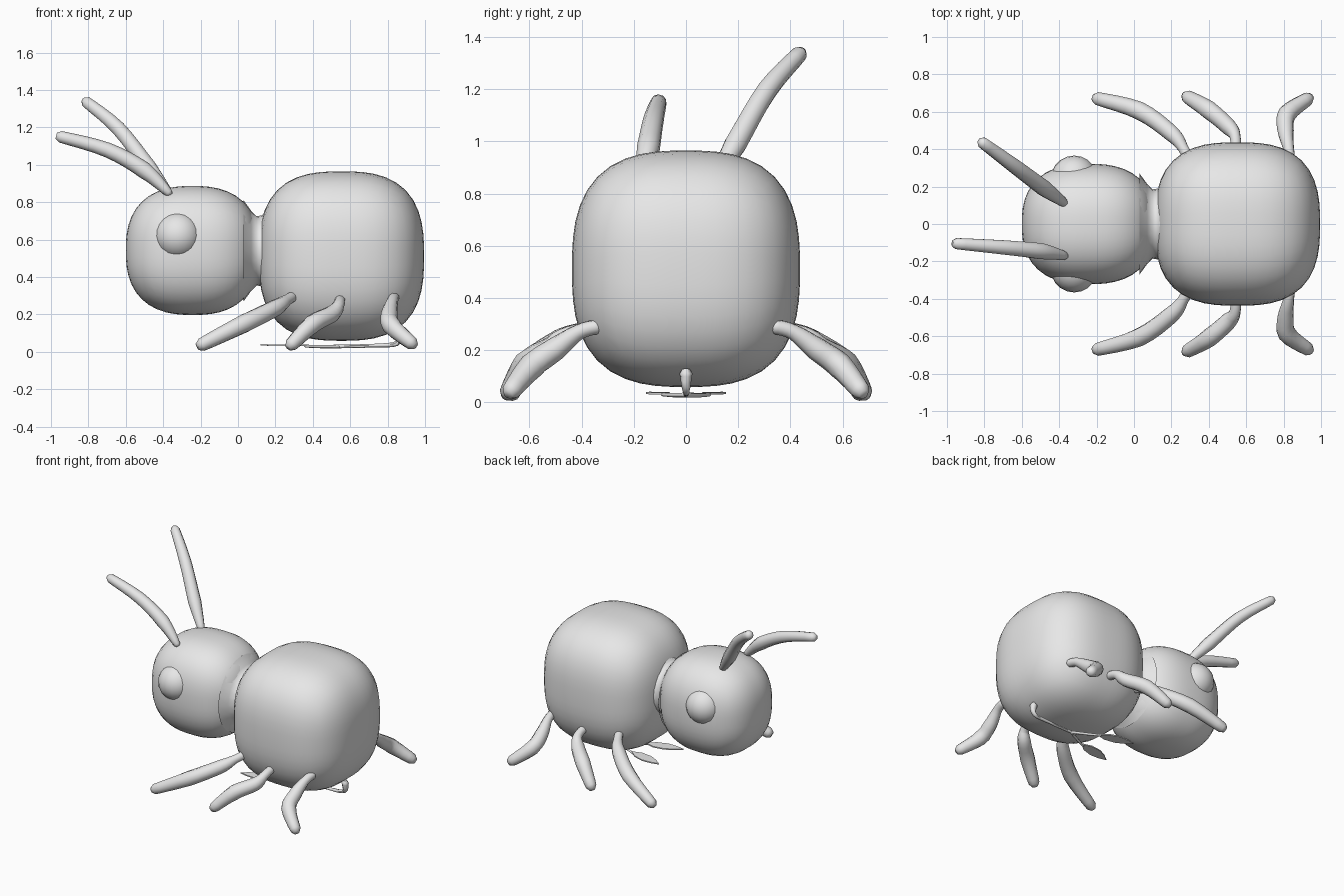
import bpy, bmesh, math
from mathutils import Vector

if "Cube" in bpy.data.objects:
    bpy.data.objects.remove(bpy.data.objects["Cube"])

grey = bpy.data.materials.new("light grey")
grey.diffuse_color = (0.8, 0.8, 0.8, 1)
grey.use_nodes = True
grey.node_tree.nodes["Principled BSDF"].inputs["Base Color"].default_value = grey.diffuse_color


def finish(name, bm, angle=60):
    bmesh.ops.recalc_face_normals(bm, faces=bm.faces)
    me = bpy.data.meshes.new(name)
    bm.to_mesh(me)
    bm.free()
    ob = bpy.data.objects.new(name, me)
    bpy.context.collection.objects.link(ob)
    me.materials.append(grey)
    bpy.ops.object.select_all(action='DESELECT')
    ob.select_set(True)
    bpy.context.view_layer.objects.active = ob
    bpy.ops.object.shade_smooth_by_angle(angle=math.radians(angle))
    return ob


def rounded_box(name, centre, half, power):
    """Cube grid pushed out to a rounded, slightly boxy shape."""
    bm = bmesh.new()
    bmesh.ops.create_cube(bm, size=2)
    bmesh.ops.subdivide_edges(bm, edges=bm.edges, cuts=11, use_grid_fill=True)
    for v in bm.verts:
        d = Vector([math.tan(c * math.pi / 4) for c in v.co])
        d /= sum(abs(c) ** power for c in d) ** (1 / power)
        v.co = [centre[i] + d[i] * half[i] for i in range(3)]
    return finish(name, bm)


def limb(name, pts, radii, sides=10, steps=4):
    """Tapered tube along a smooth path, closed with rounded tips."""
    P = [Vector(p) for p in pts]
    path = []
    for i in range(len(P) - 1):
        a, b, c, d = P[max(i - 1, 0)], P[i], P[i + 1], P[min(i + 2, len(P) - 1)]
        for k in range(steps):
            t = k / steps
            p = 0.5 * (2 * b + (c - a) * t + (2 * a - 5 * b + 4 * c - d) * t ** 2
                       + (3 * b - a - 3 * c + d) * t ** 3)
            path.append((p, radii[i] * (1 - t) + radii[i + 1] * t))
    path.append((P[-1], radii[-1]))
    # rounded caps
    s, e = (path[0][0] - path[1][0]).normalized(), (path[-1][0] - path[-2][0]).normalized()
    r0, r1 = radii[0], radii[-1]
    path = [(P[0] + s * r0 * .7, r0 * .55)] + path + [(P[-1] + e * r1 * .7, r1 * .55)]
    bm = bmesh.new()
    rings = []
    for i, (p, r) in enumerate(path):
        t = (path[min(i + 1, len(path) - 1)][0] - path[max(i - 1, 0)][0]).normalized()
        u = t.cross(Vector((0.2, 0.3, 1))).normalized()
        w = t.cross(u)
        rings.append([bm.verts.new(p + (u * math.cos(a) + w * math.sin(a)) * r)
                      for a in (2 * math.pi * j / sides for j in range(sides))])
    for A, B in zip(rings, rings[1:]):
        for j in range(sides):
            k = (j + 1) % sides
            bm.faces.new((A[j], A[k], B[k], B[j]))
    bm.faces.new(rings[0])
    bm.faces.new(rings[-1])
    return finish(name, bm)


# body
rounded_box("abdomen", (0.553, 0, 0.512), (0.442, 0.437, 0.453), 2.75)
rounded_box("head", (-0.243, 0, 0.542), (0.357, 0.322, 0.345), 2.5)

# waist joining head and abdomen
bm = bmesh.new()
rings = []
for x, r in ((0.03, 0.27), (0.07, 0.215), (0.10, 0.185), (0.13, 0.19), (0.17, 0.25)):
    rings.append([bm.verts.new((x, r * math.cos(a), 0.54 + r * math.sin(a)))
                  for a in (2 * math.pi * j / 24 for j in range(24))])
for A, B in zip(rings, rings[1:]):
    for j in range(24):
        bm.faces.new((A[j], A[(j + 1) % 24], B[(j + 1) % 24], B[j]))
finish("waist", bm)

# antennae
limb("antenna_back", [(-0.37, 0.11, 0.85), (-0.48, 0.19, 0.99), (-0.64, 0.31, 1.195), (-0.81, 0.435, 1.335)],
     [0.022, 0.044, 0.04, 0.031])
limb("antenna_front", [(-0.37, -0.17, 0.85), (-0.50, -0.145, 0.97), (-0.70, -0.125, 1.08), (-0.95, -0.105, 1.15)],
     [0.022, 0.045, 0.04, 0.031])

# eyes and legs, mirrored across y
legs = {
    "front_leg": [(0.30, 0.33, 0.30), (0.26, 0.41, 0.275), (0.20, 0.485, 0.235),
                  (0.03, 0.605, 0.15), (-0.195, 0.67, 0.038)],
    "middle_leg": [(0.545, 0.38, 0.28), (0.54, 0.47, 0.255), (0.505, 0.52, 0.205),
                   (0.40, 0.61, 0.15), (0.285, 0.68, 0.038)],
    "hind_leg": [(0.835, 0.34, 0.29), (0.825, 0.41, 0.27), (0.81, 0.50, 0.205),
                 (0.82, 0.59, 0.14), (0.93, 0.67, 0.045)],
}
for side, tag in ((1, "left"), (-1, "right")):
    bm = bmesh.new()
    bmesh.ops.create_uvsphere(bm, u_segments=20, v_segments=12, radius=0.126)
    for v in bm.verts:
        v.co += Vector((-0.32, side * 0.24, 0.62))
    finish("eye_" + tag, bm)
    for name, pts in legs.items():
        limb(name + "_" + tag, [(x, side * y, z) for x, y, z in pts],
             [0.028, 0.03, 0.045, 0.05, 0.036])

# thin forked sprig below the body
limb("sprig_stem", [(0.86, 0, 0.11), (0.85, 0, 0.045), (0.72, 0, 0.033), (0.50, 0, 0.028)],
     [0.026, 0.014, 0.01, 0.01], sides=6)
for side, tag in ((1, "left"), (-1, "right")):
    limb("sprig_branch_" + tag, [(0.54, 0, 0.028), (0.44, side * 0.05, 0.028), (0.36, side * 0.09, 0.03)],
         [0.01, 0.009, 0.007], sides=6)
    # flat pointed leaf at the end of each branch
    bm = bmesh.new()
    a, d = Vector((0.38, side * 0.08, 0.03)), Vector((-0.26, side * 0.06, 0.003))
    n = Vector((-d.y, d.x, 0)).normalized()
    outline = [(0, 0), (.25, .035), (.55, .042), (.8, .025), (1, 0), (.8, -.025), (.55, -.042), (.25, -.035)]
    f = bm.faces.new([bm.verts.new(a + d * t + n * w) for t, w in outline])
    top = bmesh.ops.extrude_face_region(bm, geom=[f])["geom"]
    for v in top:
        if isinstance(v, bmesh.types.BMVert):
            v.co.z += 0.008
    finish("leaf_" + tag, bm, 30)
